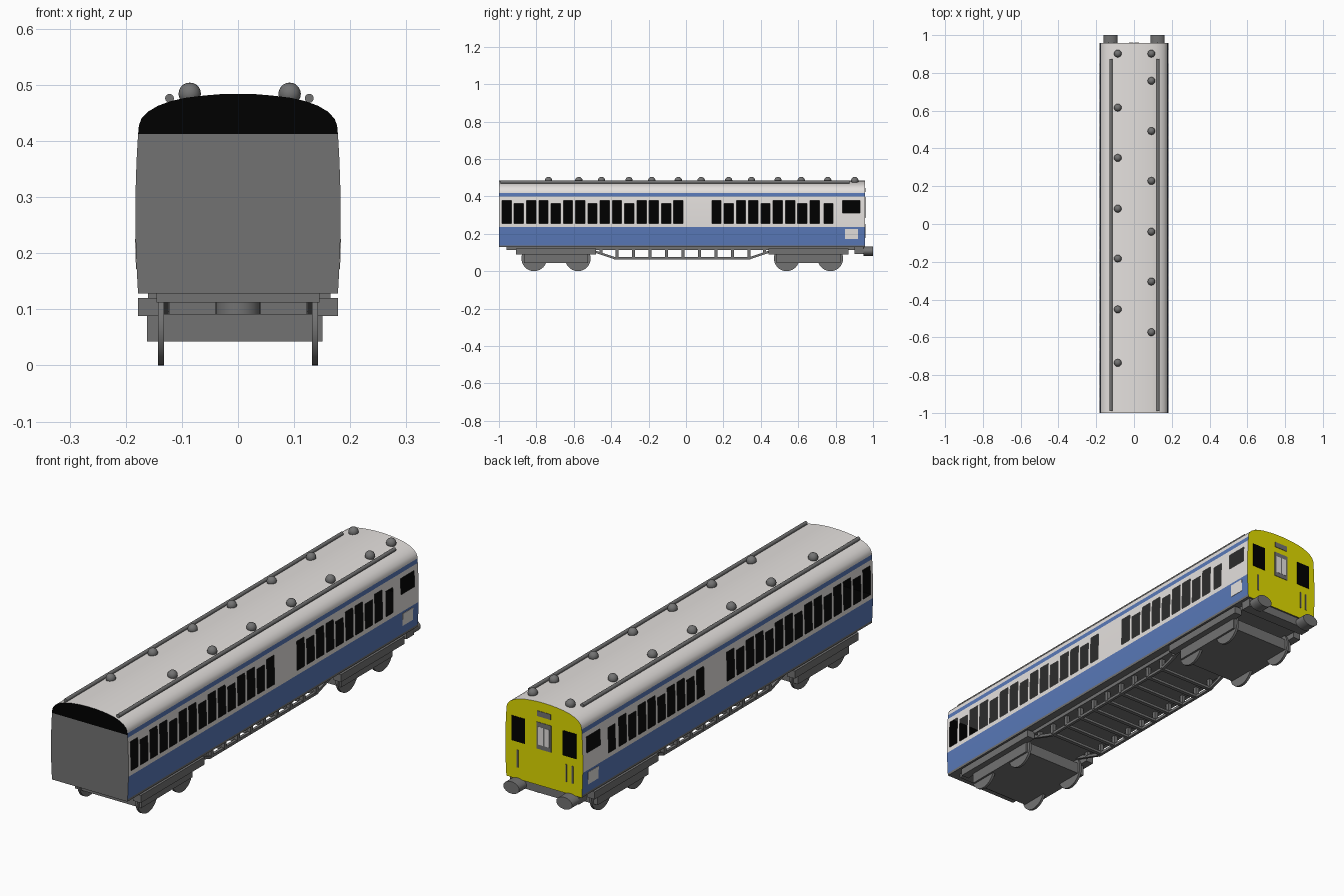
import bpy, bmesh, math
from mathutils import Matrix, Vector

if "Cube" in bpy.data.objects:
    bpy.data.objects.remove(bpy.data.objects["Cube"])


def mat(name, r, g, b):
    m = bpy.data.materials.new(name)
    m.diffuse_color = (r, g, b, 1)
    m.use_nodes = True
    m.node_tree.nodes["Principled BSDF"].inputs["Base Color"].default_value = m.diffuse_color
    return m


WHITE = mat("off_white", 0.78, 0.75, 0.73)
BLUE = mat("blue", 0.10, 0.19, 0.48)
GREY = mat("dark_grey", 0.17, 0.17, 0.17)
BLACK = mat("black", 0.0, 0.0, 0.0)
YELLOW = mat("yellow", 0.75, 0.71, 0.0)


def finish(name, bm, mats, smooth=False):
    bmesh.ops.recalc_face_normals(bm, faces=bm.faces[:])
    me = bpy.data.meshes.new(name)
    bm.to_mesh(me)
    bm.free()
    for m in mats:
        me.materials.append(m)
    ob = bpy.data.objects.new(name, me)
    bpy.context.collection.objects.link(ob)
    if smooth:
        bpy.context.view_layer.objects.active = ob
        ob.select_set(True)
        bpy.ops.object.shade_smooth_by_angle(angle=math.radians(35))
        ob.select_set(False)
    return ob


def box(bm, x0, x1, y0, y1, z0, z1):
    m = Matrix.Translation(((x0 + x1) / 2, (y0 + y1) / 2, (z0 + z1) / 2))
    m = m @ Matrix.Diagonal((abs(x1 - x0), abs(y1 - y0), abs(z1 - z0), 1))
    bmesh.ops.create_cube(bm, size=1, matrix=m)


def cyl(bm, centre, axis, r, depth, seg=32, scale=(1, 1, 1)):
    rot = Vector((0, 0, 1)).rotation_difference(Vector(axis)).to_matrix().to_4x4()
    m = Matrix.Translation(centre) @ Matrix.Diagonal((*scale, 1)) @ rot
    bmesh.ops.create_cone(bm, cap_ends=True, segments=seg, radius1=r, radius2=r,
                          depth=depth, matrix=m)


def bar(bm, a, b, t):
    # square bar between two points in a lengthwise plane
    a, b = Vector(a), Vector(b)
    d = b - a
    rot = Vector((0, 0, 1)).rotation_difference(d).to_matrix().to_4x4()
    m = Matrix.Translation((a + b) / 2) @ rot @ Matrix.Diagonal((t, t, d.length, 1))
    bmesh.ops.create_cube(bm, size=1, matrix=m)


def side_x(z):
    return 0.183 - 0.005 * ((z - 0.27) / 0.142) ** 2


Y0, Y1 = -1.0, 0.957

# window openings (y0, y1, z0, z1): every third one is shorter
windows = []
for start, count in ((-0.984, 15), (0.138, 9)):
    for i in range(count):
        y = start + i * 0.0656
        windows.append((y, y + 0.05, 0.255, 0.362 if i % 3 == 1 else 0.378))
windows += [(0.738, 0.785, 0.255, 0.362), (0.838, 0.93, 0.31, 0.378)]
cuts = sorted({Y0, Y1} | {w[0] for w in windows} | {w[1] for w in windows})

# body shell: cross-section swept lengthwise, coloured by height and direction
half = [(side_x(z), z) for z in (0.128, 0.138, 0.185, 0.235, 0.255, 0.31, 0.362,
                                 0.378, 0.400, 0.412, 0.419)]
half += [(0.1765, 0.428), (0.172, 0.440), (0.159, 0.453), (0.143, 0.4625),
         (0.120, 0.471), (0.093, 0.477), (0.06, 0.481), (0.03, 0.4835), (0, 0.484)]
N = len(half) - 1
bm = bmesh.new()
rings = []
for y in cuts:
    R = [bm.verts.new((x, y, z)) for x, z in half]
    rings.append((R, [bm.verts.new((-x, y, z)) for x, z in half[:-1]] + [R[-1]]))
for R, L in (rings[0], rings[-1]):
    for i in range(N):
        bm.faces.new([R[i], R[i + 1], L[i + 1], L[i]] if i < N - 1 else [R[i], R[i + 1], L[i]])
for k in range(len(cuts) - 1):
    yc = (cuts[k] + cuts[k + 1]) / 2
    for i in range(N):
        zc = (half[i][1] + half[i + 1][1]) / 2
        if any(w[0] < yc < w[1] and w[2] < zc < w[3] for w in windows):
            continue
        for s in (0, 1):
            A, B = rings[k][s], rings[k + 1][s]
            bm.faces.new((A[i], B[i], B[i + 1], A[i + 1]))
    (R0, L0), (R1, L1) = rings[k], rings[k + 1]
    bm.faces.new((R0[0], L0[0], L1[0], R1[0]))
bmesh.ops.recalc_face_normals(bm, faces=bm.faces[:])
for f in bm.faces:
    z = f.calc_center_median().z
    if f.normal.y > 0.5:
        f.material_index = 4
    elif f.normal.y < -0.5:
        f.material_index = 3 if z > 0.412 else 2
    elif z < 0.138:
        f.material_index = 2
    elif z < 0.235 or 0.400 < z < 0.419:
        f.material_index = 1
finish("carriage_body", bm, [WHITE, BLUE, GREY, BLACK, YELLOW], True)

# dark interior seen through the openings, with a grey ceiling
bm = bmesh.new()
box(bm, -0.179, 0.179, Y0 + 0.003, Y1 - 0.005, 0.245, 0.251)
box(bm, -0.003, 0.003, Y0 + 0.003, Y1 - 0.005, 0.251, 0.403)
for y in (Y0 + 0.003, Y1 - 0.008):
    box(bm, -0.176, 0.176, y, y + 0.003, 0.251, 0.403)
finish("interior_lining", bm, [BLACK])
bm = bmesh.new()
box(bm, -0.176, 0.176, Y0 + 0.003, Y1 - 0.005, 0.403, 0.408)
finish("ceiling", bm, [GREY])

# pale panel on each cab side, following the lean of the wall
bm = bmesh.new()
for s in (-1, 1):
    v = [bm.verts.new((s * (side_x(z) + d), y, z)) for d in (-0.004, 0.0012)
         for y, z in ((0.85, 0.172), (0.92, 0.172), (0.92, 0.225), (0.85, 0.225))]
    bm.faces.new(v[:4])
    bm.faces.new(v[4:])
    for i in range(4):
        j = (i + 1) % 4
        bm.faces.new((v[i], v[j], v[4 + j], v[4 + i]))
finish("cab_side_panels", bm, [WHITE])

# cab end details
bm = bmesh.new()
for s in (-1, 1):
    box(bm, s * 0.089, s * 0.152, Y1 - 0.003, Y1 + 0.002, 0.287, 0.393)
finish("cab_windows", bm, [BLACK])
bm = bmesh.new()
box(bm, -0.034, 0.034, Y1 - 0.003, Y1 + 0.002, 0.283, 0.397)
box(bm, -0.032, 0.032, Y1 - 0.003, Y1 + 0.002, 0.422, 0.445)
for x in (0.125, -0.106, -0.135):
    box(bm, x - 0.003, x + 0.003, Y1 - 0.003, Y1 + 0.003, 0.178, 0.252)
finish("cab_door_frame_and_handles", bm, [GREY])
bm = bmesh.new()
for s in (-1, 1):
    box(bm, s * 0.003, s * 0.026, Y1, Y1 + 0.003, 0.302, 0.378)
finish("cab_door_panes", bm, [WHITE])

# roof vents and conduits
bm = bmesh.new()
for x, ys in ((-0.086, (0.902, 0.616, 0.35, 0.081, -0.183, -0.452, -0.735)),
              (0.092, (0.902, 0.758, 0.492, 0.228, -0.041, -0.305, -0.573))):
    for y in ys:
        bmesh.ops.create_uvsphere(bm, u_segments=16, v_segments=10, radius=0.02,
                                  matrix=Matrix.Translation((x, y, 0.484)))
finish("roof_vents", bm, [GREY], True)
bm = bmesh.new()
for x in (-0.122, 0.127):
    cyl(bm, (x, -0.058, 0.476), (0, 1, 0), 0.008, 1.865, 12)
finish("roof_conduits", bm, [GREY], True)

# underframe
bm = bmesh.new()
box(bm, -0.145, 0.145, -0.96, 0.95, 0.112, 0.129)
box(bm, -0.16, 0.165, 0.90, 0.95, 0.092, 0.129)
finish("underframe", bm, [GREY])

# truss with posts and cross rungs
bm = bmesh.new()
posts = [-0.37 + i * 0.0885 for i in range(9)]
for s in (-1, 1):
    x = s * 0.13
    bar(bm, (x, -0.385, 0.069), (x, 0.345, 0.069), 0.012)
    bar(bm, (x, -0.54, 0.122), (x, -0.38, 0.069), 0.012)
    bar(bm, (x, 0.34, 0.069), (x, 0.50, 0.122), 0.012)
    for y in posts + [-0.455, 0.42]:
        z = 0.069 if y in posts else 0.095
        bar(bm, (x, y, z), (x, y, 0.122), 0.016)
for y in posts:
    box(bm, -0.13, 0.13, y - 0.008, y + 0.008, 0.064, 0.075)
finish("truss", bm, [GREY])

# bogies
for name, yc in (("front", -0.695), ("rear", 0.655)):
    bm = bmesh.new()
    box(bm, -0.162, 0.151, yc - 0.172, yc + 0.172, 0.043, 0.092)
    for s in (-1, 1):
        box(bm, s * 0.142, s * 0.178, yc - 0.215, yc + 0.215, 0.088, 0.12)
    cyl(bm, (0, yc, 0.104), (0, 0, 1), 0.04, 0.03)
    finish(name + "_bogie", bm, [GREY], True)
    bm = bmesh.new()
    for dy in (-0.117, 0.117):
        for s in (-1, 1):
            cyl(bm, (s * 0.137, yc + dy, 0.068), (1, 0, 0), 0.068, 0.011, 40)
        cyl(bm, (0, yc + dy, 0.068), (1, 0, 0), 0.012, 0.27, 12)
    finish(name + "_wheels", bm, [GREY], True)

# oval buffers at the cab end
bm = bmesh.new()
for s in (-1, 1):
    cyl(bm, (s * 0.125, 0.975, 0.107), (0, 1, 0), 0.0375, 0.05, 32, (1, 1, 0.68))
finish("buffers", bm, [GREY], True)
